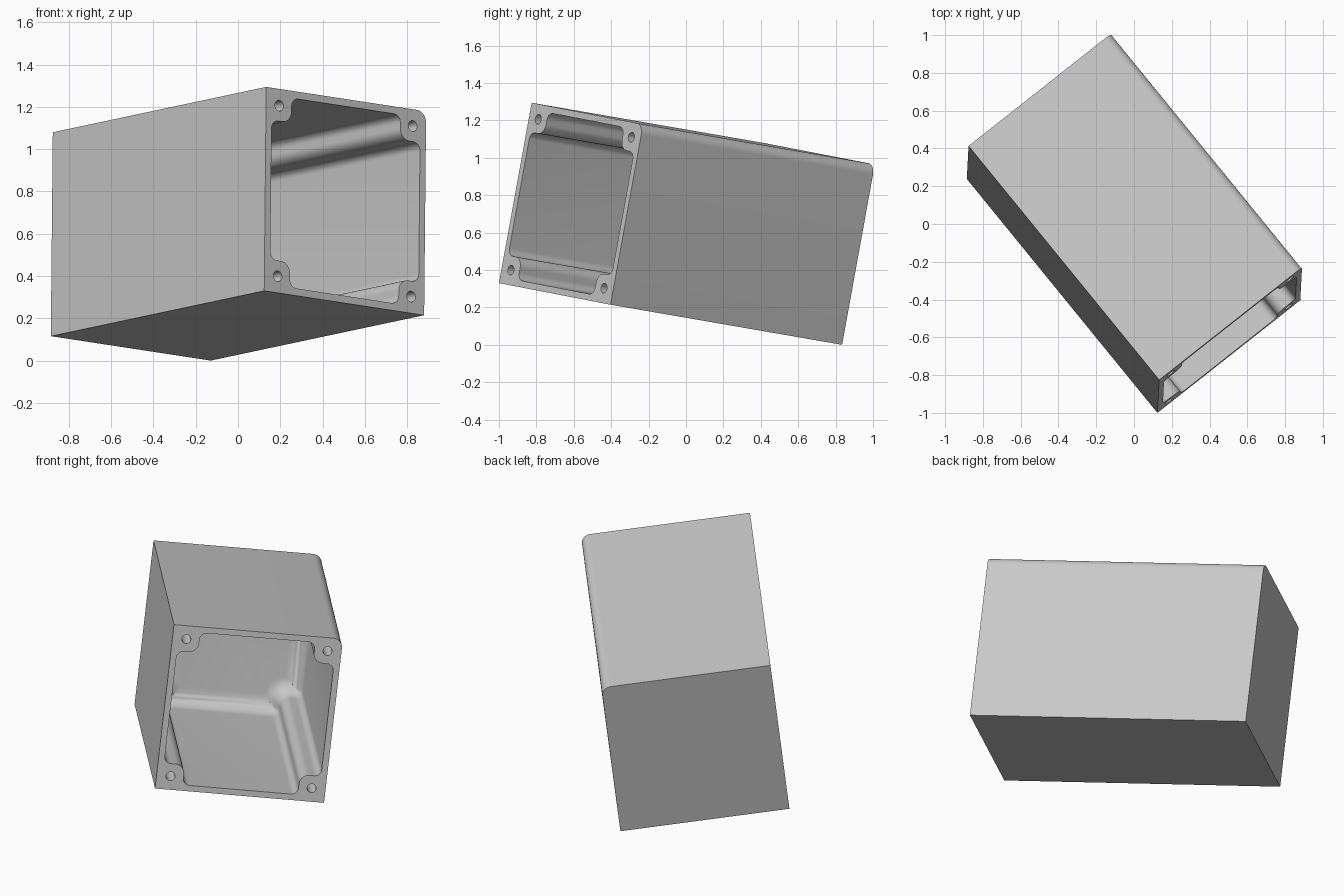
import bpy, bmesh
from math import sin, cos, asin, pi, radians
from mathutils import Vector, Matrix

cube = bpy.data.objects.get("Cube")
if cube:
    bpy.data.objects.remove(cube, do_unlink=True)

WIDTH, DEPTH, HEIGHT = 0.97, 1.612, 0.98
WALL, BOSS = 0.035, 0.155          # wall thickness, corner boss size
BOSS_R, INNER_R = 0.055, 0.04      # boss corner and boss root radii
END_R, EDGE_R = 0.10, 0.055        # rounding of cavity end and of one outer edge
HOLE_R, HOLE_AT, HOLE_DEPTH = 0.026, 0.08, 0.2

grey = bpy.data.materials.new("light_grey")
grey.use_nodes = True
colour = (0.58, 0.58, 0.58, 1)
grey.diffuse_color = colour
grey.node_tree.nodes["Principled BSDF"].inputs["Base Color"].default_value = colour


def arc(cx, cy, r, start, end, steps=8):
    angles = [start + (end - start) * i / steps for i in range(steps + 1)]
    return [(cx + r * cos(a), cy + r * sin(a)) for a in angles]


def loft(name, rings):
    """Closed solid through (depth, outline) rings."""
    bm = bmesh.new()
    loops = [[bm.verts.new((x, y, z)) for x, z in outline] for y, outline in rings]
    for a, b in zip(loops, loops[1:]):
        for i in range(len(a)):
            j = (i + 1) % len(a)
            bm.faces.new((a[i], a[j], b[j], b[i]))
    bm.faces.new(loops[0])
    bm.faces.new(loops[-1])
    bmesh.ops.remove_doubles(bm, verts=bm.verts, dist=1e-5)
    bmesh.ops.recalc_face_normals(bm, faces=bm.faces)
    mesh = bpy.data.meshes.new(name)
    bm.to_mesh(mesh)
    bm.free()
    mesh.materials.append(grey)
    obj = bpy.data.objects.new(name, mesh)
    bpy.context.collection.objects.link(obj)
    return obj


def cavity_outline(inset):
    """Rectangle with a rounded boss in each corner, shrunk by inset."""
    wall, c, big = WALL + inset, BOSS - BOSS_R, BOSS_R + inset
    small = max(INNER_R - inset, 0)
    skip = asin(max(0, wall - c) / big)
    edge = c + big * cos(skip)
    corner = arc(wall + small, edge + small, small, pi, 1.5 * pi)
    corner += arc(c, c, big, pi / 2 - skip, skip, 12)
    corner += arc(edge + small, wall + small, small, pi, 1.5 * pi)
    points = []
    for flip_x, flip_z in ((0, 0), (1, 0), (1, 1), (0, 1)):
        part = corner if flip_x == flip_z else corner[::-1]
        points += [(WIDTH - x if flip_x else x, HEIGHT - z if flip_z else z) for x, z in part]
    return points


# Outer housing with one rounded long edge
outline = [(0, 0), (WIDTH, 0)]
outline += arc(WIDTH - EDGE_R, HEIGHT - EDGE_R, EDGE_R, 0, pi / 2, 12) + [(0, HEIGHT)]
housing = loft("housing", [(0, outline), (DEPTH, outline)])

# Cavity with a filleted closed end
end = DEPTH - WALL
rings = [(-0.1, cavity_outline(0))]
for i in range(11):
    a = i / 10 * pi / 2
    rings.append((end - END_R + END_R * sin(a), cavity_outline(END_R * (1 - cos(a)))))
cutters = [loft("cavity_cutter", rings)]

# Screw holes in the four bosses
for x in (HOLE_AT, WIDTH - HOLE_AT):
    for z in (HOLE_AT, HEIGHT - HOLE_AT):
        circle = arc(x, z, HOLE_R, 0, 2 * pi, 24)[:-1]
        cutters.append(loft("hole_cutter", [(-0.1, circle), (HOLE_DEPTH, circle)]))

bpy.ops.object.select_all(action="DESELECT")
housing.select_set(True)
bpy.context.view_layer.objects.active = housing
for cutter in cutters:
    cutter.hide_render = True
    cut = housing.modifiers.new("cut", "BOOLEAN")
    cut.operation, cut.solver, cut.object = "DIFFERENCE", "EXACT", cutter
    bpy.ops.object.modifier_apply(modifier=cut.name)
    bpy.data.objects.remove(cutter, do_unlink=True)

# Tilt the housing into place
across = Vector((0.780, 0.615, -0.119)).normalized()
back = Vector((-0.626, 0.768, -0.133))
back = (back - across * back.dot(across)).normalized()
pose = Matrix((across, back, across.cross(back))).transposed().to_4x4()
pose.translation = (0.124, -1.0, 0.33)
housing.data.transform(pose)
bpy.ops.object.shade_smooth_by_angle(angle=radians(30))
